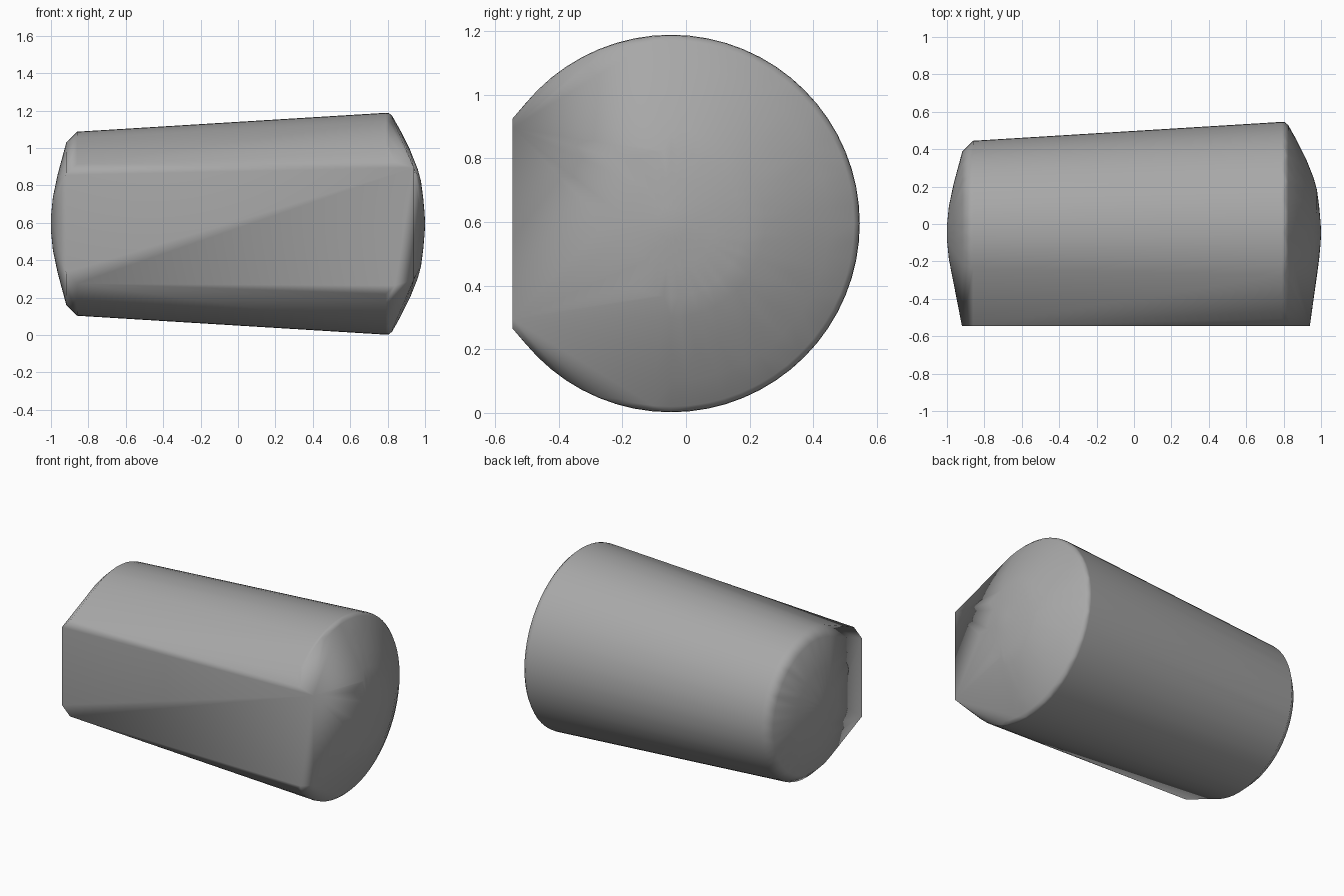
import bpy, bmesh, math

if "Cube" in bpy.data.objects:
    bpy.data.objects.remove(bpy.data.objects["Cube"])

CY, CZ, FLAT = -0.047, 0.595, -0.545   # axis position and flat front plane
SEG = 64

# Lathe profile along x: (x, radius)
profile = [(-1.0, 0.04), (-0.99, 0.14), (-0.965, 0.26), (-0.918, 0.435),
           (-0.86, 0.492), (0.79, 0.593), (0.808, 0.591),
           (0.825, 0.575), (0.87, 0.495), (0.92, 0.395), (0.96, 0.295),
           (0.978, 0.23), (0.99, 0.14), (0.998, 0.05)]

bm = bmesh.new()

# Tapered barrel with domed ends, pressed flat at the front
for x, r in profile:
    for i in range(SEG):
        a = 2 * math.pi * i / SEG
        bm.verts.new((x, max(CY + r * math.cos(a), FLAT), CZ + r * math.sin(a)))
for x in (-1.0, 1.0):
    bm.verts.new((x, CY, CZ))

# Outline of the flat front pad
for x, half in [(-0.92, 0.26), (-0.86, 0.32), (0.84, 0.33), (0.94, 0.3)]:
    for s in (-1, 1):
        bm.verts.new((x, FLAT, CZ + s * half))

bmesh.ops.remove_doubles(bm, verts=bm.verts, dist=1e-4)
bmesh.ops.convex_hull(bm, input=bm.verts)
bmesh.ops.delete(bm, geom=[v for v in bm.verts if not v.link_faces], context='VERTS')
bmesh.ops.recalc_face_normals(bm, faces=bm.faces)
for f in bm.faces:
    f.smooth = True

mesh = bpy.data.meshes.new("flat_sided_barrel")
bm.to_mesh(mesh)
bm.free()
body = bpy.data.objects.new("flat_sided_barrel", mesh)
bpy.context.collection.objects.link(body)

# Keep the pad looking flat while its edges shade softly
body.modifiers.new("even_shading", 'WEIGHTED_NORMAL')

# Dark grey surface
grey = bpy.data.materials.new("dark_grey")
grey.diffuse_color = (0.39, 0.39, 0.39, 1)
grey.use_nodes = True
grey.node_tree.nodes["Principled BSDF"].inputs["Base Color"].default_value = grey.diffuse_color
mesh.materials.append(grey)
